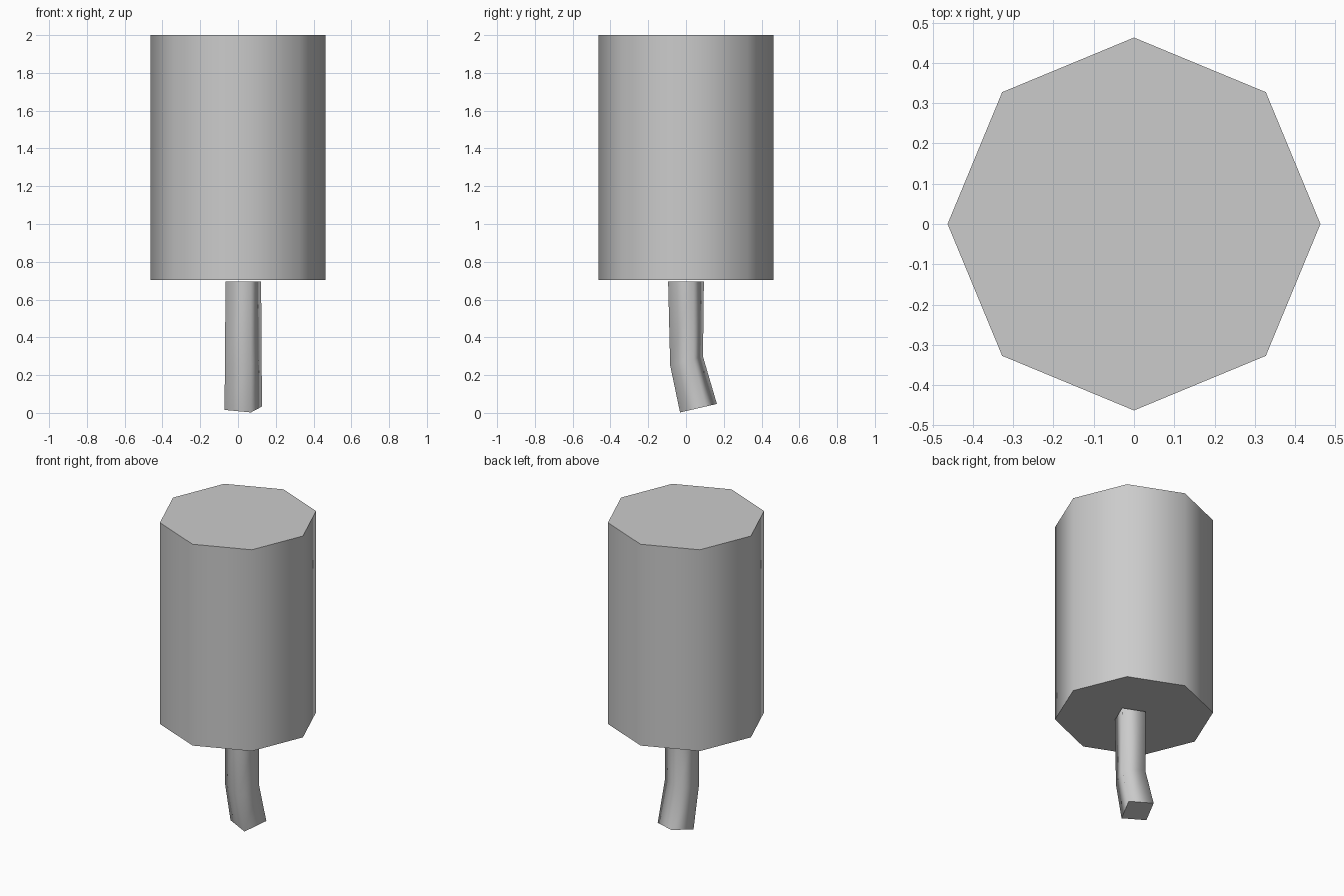
import bpy
import bmesh
from math import cos, sin, pi, radians
from mathutils import Vector

cube = bpy.data.objects.get("Cube")
if cube:
    bpy.data.objects.remove(cube, do_unlink=True)

grey = bpy.data.materials.new("plain_grey")
grey.use_nodes = True
colour = (0.6, 0.6, 0.6, 1)
grey.diffuse_color = colour
grey.node_tree.nodes["Principled BSDF"].inputs["Base Color"].default_value = colour


def ring(centre, rx, ry, sides, turn=0, tilt=0):
    """Polygon ring around a centre, tilted about the x axis."""
    pts = []
    for i in range(sides):
        a = turn + 2 * pi * i / sides
        x, y = rx * cos(a), ry * sin(a)
        pts.append(Vector(centre) + Vector((x, y * cos(tilt), y * sin(tilt))))
    return pts


def loft(name, rings):
    """Capped tube through the rings: smooth sides, flat caps."""
    bm = bmesh.new()
    loops = [[bm.verts.new(p) for p in r] for r in rings]
    n = len(loops[0])
    for low, high in zip(loops, loops[1:]):
        for i in range(n):
            j = (i + 1) % n
            bm.faces.new((low[i], low[j], high[j], high[i])).smooth = True
    for cap in (loops[0][::-1], loops[-1]):
        face = bm.faces.new(cap)
        for edge in face.edges:
            edge.smooth = False
    bmesh.ops.recalc_face_normals(bm, faces=bm.faces)
    mesh = bpy.data.meshes.new(name)
    bm.to_mesh(mesh)
    bm.free()
    mesh.materials.append(grey)
    obj = bpy.data.objects.new(name, mesh)
    bpy.context.collection.objects.link(obj)
    return obj


# Eight-sided body
loft("body", [ring((0, 0, z), 0.463, 0.463, 8) for z in (0.703, 2)])

# Four-sided stem with a bent lower end
turn = radians(22)
loft("bent_stem", [
    ring((0.028, 0.066, 0.025), 0.108, 0.108, 4, turn, radians(13)),
    ring((0.028, 0.003, 0.275), 0.104, 0.097, 4, turn, radians(15)),
    ring((0.028, 0, 0.695), 0.102, 0.102, 4, turn),
])
